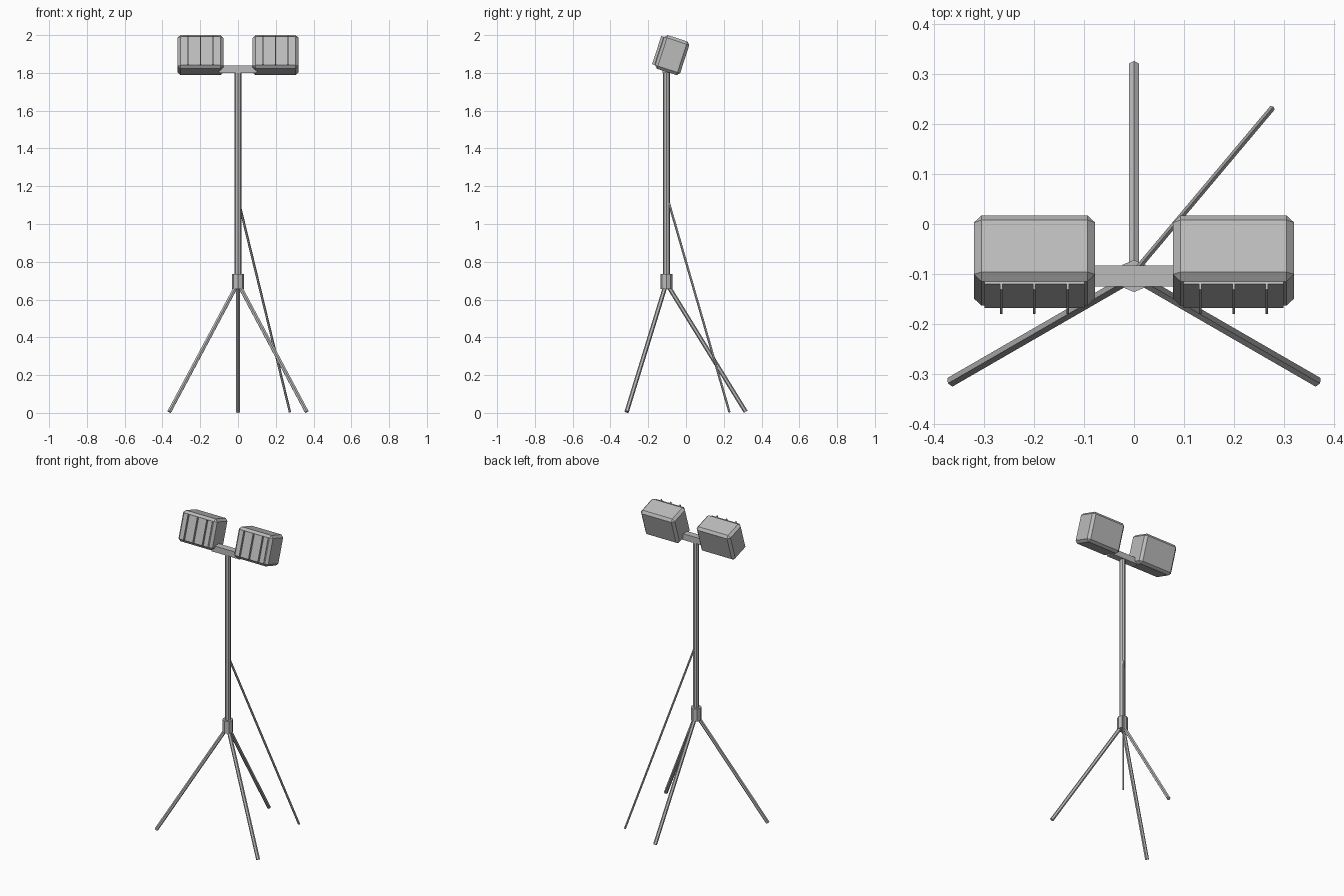
import bpy, bmesh, math
from mathutils import Vector, Matrix

cube = bpy.data.objects.get("Cube")
if cube:
    bpy.data.objects.remove(cube, do_unlink=True)

grey = bpy.data.materials.new("metal_grey")
grey.use_nodes = True
COLOUR = (0.5, 0.5, 0.5, 1)
grey.diffuse_color = COLOUR
grey.node_tree.nodes["Principled BSDF"].inputs["Base Color"].default_value = COLOUR

MAST_Y = -0.104
TILT = Matrix.Rotation(math.radians(-18), 4, 'X')


def finish(name, bm, matrix):
    mesh = bpy.data.meshes.new(name)
    bm.to_mesh(mesh)
    bm.free()
    mesh.materials.append(grey)
    obj = bpy.data.objects.new(name, mesh)
    obj.matrix_world = matrix
    bpy.context.collection.objects.link(obj)
    return obj


def box(name, size, matrix, bevel=0):
    bm = bmesh.new()
    bmesh.ops.create_cube(bm, size=1)
    bmesh.ops.scale(bm, vec=size, verts=bm.verts)
    if bevel:
        bmesh.ops.bevel(bm, geom=bm.edges[:], offset=bevel, segments=1,
                        affect='EDGES')
    return finish(name, bm, matrix)


def rod(name, start, end, radius, sides):
    a, b = Vector(start), Vector(end)
    bm = bmesh.new()
    bmesh.ops.create_cone(bm, cap_ends=True, segments=sides, radius1=radius,
                          radius2=radius, depth=(b - a).length)
    turn = (b - a).to_track_quat('Z', 'Y').to_matrix().to_4x4()
    return finish(name, bm, Matrix.Translation((a + b) / 2) @ turn)


# Mast, collar and crossbar
rod("mast", (0, MAST_Y, 0.66), (0, MAST_Y, 1.82), 0.018, 8)
rod("collar", (0, MAST_Y, 0.655), (0, MAST_Y, 0.735), 0.032, 8)
box("crossbar", (0.2, 0.042, 0.04), Matrix.Translation((0, MAST_Y, 1.82)))

# Three tripod legs
for name, angle in (("back_leg", 90), ("right_leg", 210), ("left_leg", 330)):
    d = Vector((math.cos(math.radians(angle)), math.sin(math.radians(angle)), 0))
    hub = Vector((0, MAST_Y, 0))
    rod(name, hub + d * 0.012 + Vector((0, 0, 0.668)),
        hub + d * 0.42 + Vector((0, 0, 0.006)), 0.0115, 6)

# Thin bracing strut
rod("strut", (0.006, -0.09, 1.11), (0.275, 0.23, 0.004), 0.0065, 6)

# Two tilted floodlights, each with a raised lens and three guard bars
DEPTH = 0.139
for side, sign in (("left", 1), ("right", -1)):
    place = Matrix.Translation((sign * 0.199, -0.073, 1.894)) @ TILT
    box(side + "_lamp_housing", (0.242, DEPTH, 0.187), place, 0.015)
    lens = place @ Matrix.Translation((0, -DEPTH / 2, 0))
    box(side + "_lamp_lens", (0.2, 0.01, 0.157), lens)
    for i in (-1, 0, 1):
        box(f"{side}_guard_bar_{i + 2}", (0.005, 0.034, 0.157),
            lens @ Matrix.Translation((i * 0.0667, 0, 0)))
